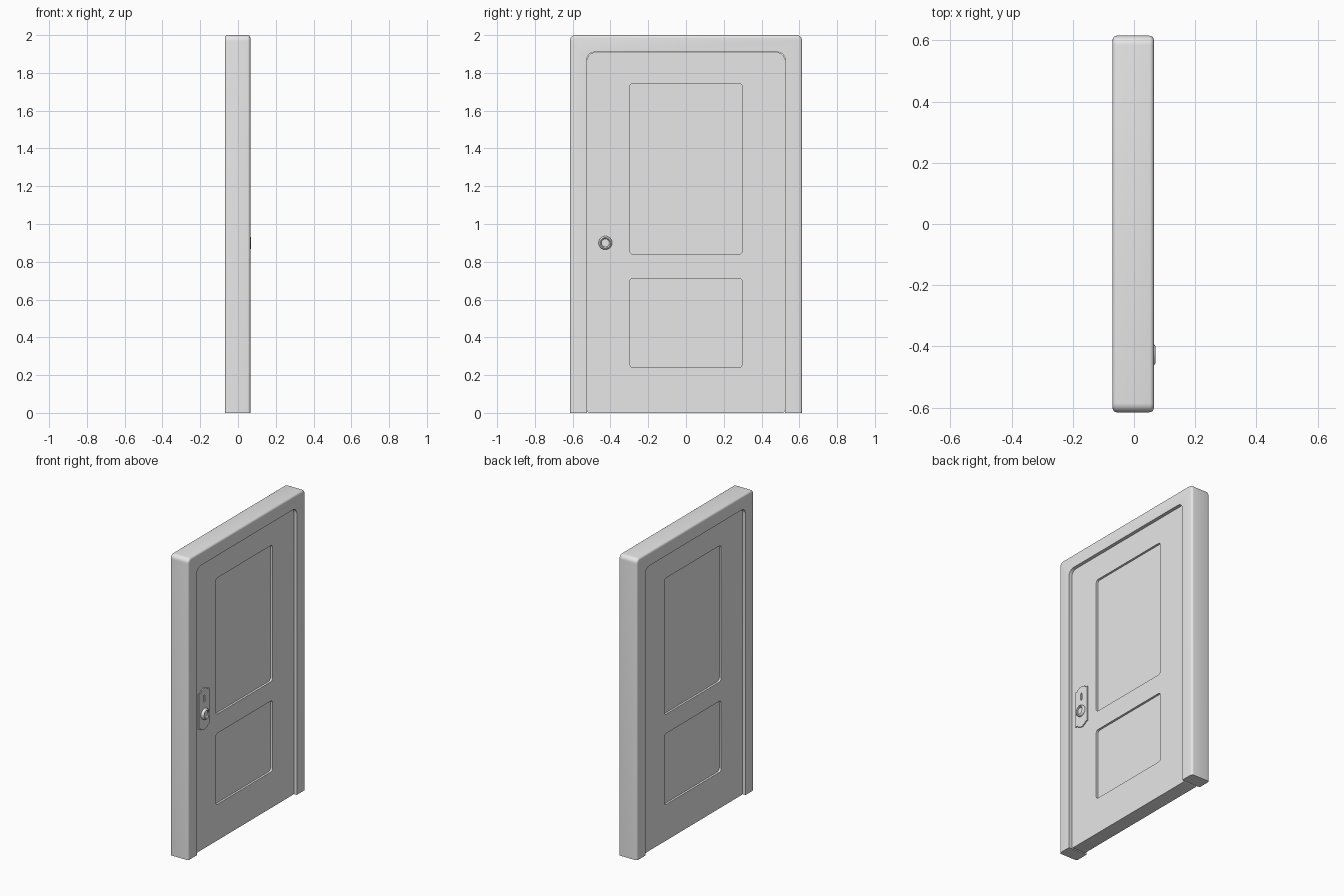
import bpy, bmesh, math
from mathutils import Vector, Matrix

cube = bpy.data.objects.get("Cube")
if cube:
    bpy.data.objects.remove(cube, do_unlink=True)

grey = bpy.data.materials.new("plain_grey")
grey.use_nodes = True
grey.diffuse_color = (0.8, 0.8, 0.8, 1)
grey.node_tree.nodes["Principled BSDF"].inputs["Base Color"].default_value = (0.8, 0.8, 0.8, 1)

FRONT, BACK = 0.065, -0.07          # frame faces
SLAB_FRONT, SLAB_BACK = 0.045, -0.05
HANDLE_Y = -0.427


def arc(cy, cz, r, start, end, steps=6):
    """Points of an arc in the YZ plane, angles in degrees."""
    angles = [math.radians(start + (end - start) * i / steps) for i in range(steps + 1)]
    return [(cy + r * math.cos(a), cz + r * math.sin(a)) for a in angles]


def rounded_rect(half, z0, z1, low, high):
    """Rectangle outline centred on y = 0 with rounded lower and upper corners."""
    return (arc(half - low, z0 + low, low, -90, 0) + arc(half - high, z1 - high, high, 0, 90)
            + arc(high - half, z1 - high, high, 90, 180) + arc(low - half, z0 + low, low, 180, 270))


def finish(name, bm):
    bmesh.ops.recalc_face_normals(bm, faces=bm.faces)
    mesh = bpy.data.meshes.new(name)
    bm.to_mesh(mesh)
    bm.free()
    mesh.materials.append(grey)
    obj = bpy.data.objects.new(name, mesh)
    bpy.context.collection.objects.link(obj)
    return obj


def prism(name, outline, x0, x1, bevel=0, rule=None):
    """Extrude a YZ outline along x, bevelling the rim edges that pass the rule."""
    bm = bmesh.new()
    face = bm.faces.new([bm.verts.new((x0, y, z)) for y, z in outline])
    ext = bmesh.ops.extrude_face_region(bm, geom=[face])
    moved = [v for v in ext["geom"] if isinstance(v, bmesh.types.BMVert)]
    bmesh.ops.translate(bm, verts=moved, vec=(x1 - x0, 0, 0))
    bmesh.ops.recalc_face_normals(bm, faces=bm.faces)
    if bevel:
        rim = [e for e in bm.edges
               if abs(e.verts[0].co.x - e.verts[1].co.x) < 1e-5 and rule(e)]
        bmesh.ops.bevel(bm, geom=rim, offset=bevel, segments=4, profile=0.5, affect='EDGES')
    return finish(name, bm)


def smooth(obj):
    bpy.ops.object.select_all(action='DESELECT')
    obj.select_set(True)
    bpy.context.view_layer.objects.active = obj
    bpy.ops.object.shade_smooth_by_angle(angle=math.radians(35))


def carve(obj, cutter):
    mod = obj.modifiers.new("carve", 'BOOLEAN')
    mod.operation = 'DIFFERENCE'
    mod.solver = 'EXACT'
    mod.object = cutter
    cutter.hide_render = True
    bpy.context.view_layer.objects.active = obj
    bpy.ops.object.modifier_apply(modifier=mod.name)
    bpy.data.objects.remove(cutter, do_unlink=True)


# Frame: arch-shaped outline with softened outer edges
def outer_edge(e):
    return all(abs(v.co.y) > 0.56 or v.co.z > 1.95 for v in e.verts) and \
        max(v.co.z for v in e.verts) > 0.01


outer = [(0.615, 0)] + arc(0.585, 1.97, 0.03, 0, 90) + arc(-0.585, 1.97, 0.03, 90, 180) + [(-0.615, 0)]
inner = [(-0.525, 0)] + arc(-0.485, 1.87, 0.04, 180, 90) + arc(0.485, 1.87, 0.04, 90, 0) + [(0.525, 0)]
frame = prism("door_frame", outer + inner, BACK, FRONT, 0.014, outer_edge)
smooth(frame)

# Door leaf with two sunken panels on each side
leaf = prism("door_leaf", rounded_rect(0.523, 0, 1.908, 0.012, 0.04), SLAB_BACK, SLAB_FRONT)
for z0, z1 in ((0.24, 0.712), (0.84, 1.745)):
    for face_x, depth in ((SLAB_FRONT, -0.014), (SLAB_BACK, 0.014)):
        panel = rounded_rect(0.298, z0, z1, 0.02, 0.02)
        carve(leaf, prism("panel_cutter", panel, face_x + depth, face_x - depth))
smooth(leaf)

# Handle plate with stepped, arched ends
quarter = [(0.055, 0.118), (0.036, 0.118), (0.032, 0.129), (0.02, 0.131), (0.011, 0.138)]
top = quarter + [(-y, z) for y, z in reversed(quarter)]
plate_outline = top + [(-y, -z) for y, z in top]
plate = prism("handle_plate", [(HANDLE_Y + y, 0.932 + z) for y, z in plate_outline],
              SLAB_FRONT - 0.002, SLAB_FRONT + 0.007)

# Keyhole slot cut into the plate
slot = [(HANDLE_Y + y, z) for y, z in rounded_rect(0.005, 0.975, 1.025, 0.004, 0.004)]
carve(plate, prism("slot_cutter", slot, SLAB_FRONT + 0.002, SLAB_FRONT + 0.02))

# Knob: turned profile (radius, height) with a raised rim and a dished centre
profile = [(0.036, 0.0), (0.036, 0.016), (0.033, 0.022), (0.028, 0.025),
           (0.023, 0.022), (0.021, 0.016), (0.0, 0.016)]
bm = bmesh.new()
points = [bm.verts.new((SLAB_FRONT + h, HANDLE_Y, 0.9 + r)) for r, h in profile]
edges = [bm.edges.new(pair) for pair in zip(points, points[1:])]
bmesh.ops.spin(bm, geom=points + edges, cent=(0, HANDLE_Y, 0.9), axis=(1, 0, 0),
               angle=math.tau, steps=32)
bmesh.ops.remove_doubles(bm, verts=bm.verts, dist=1e-5)
smooth(finish("door_knob", bm))
